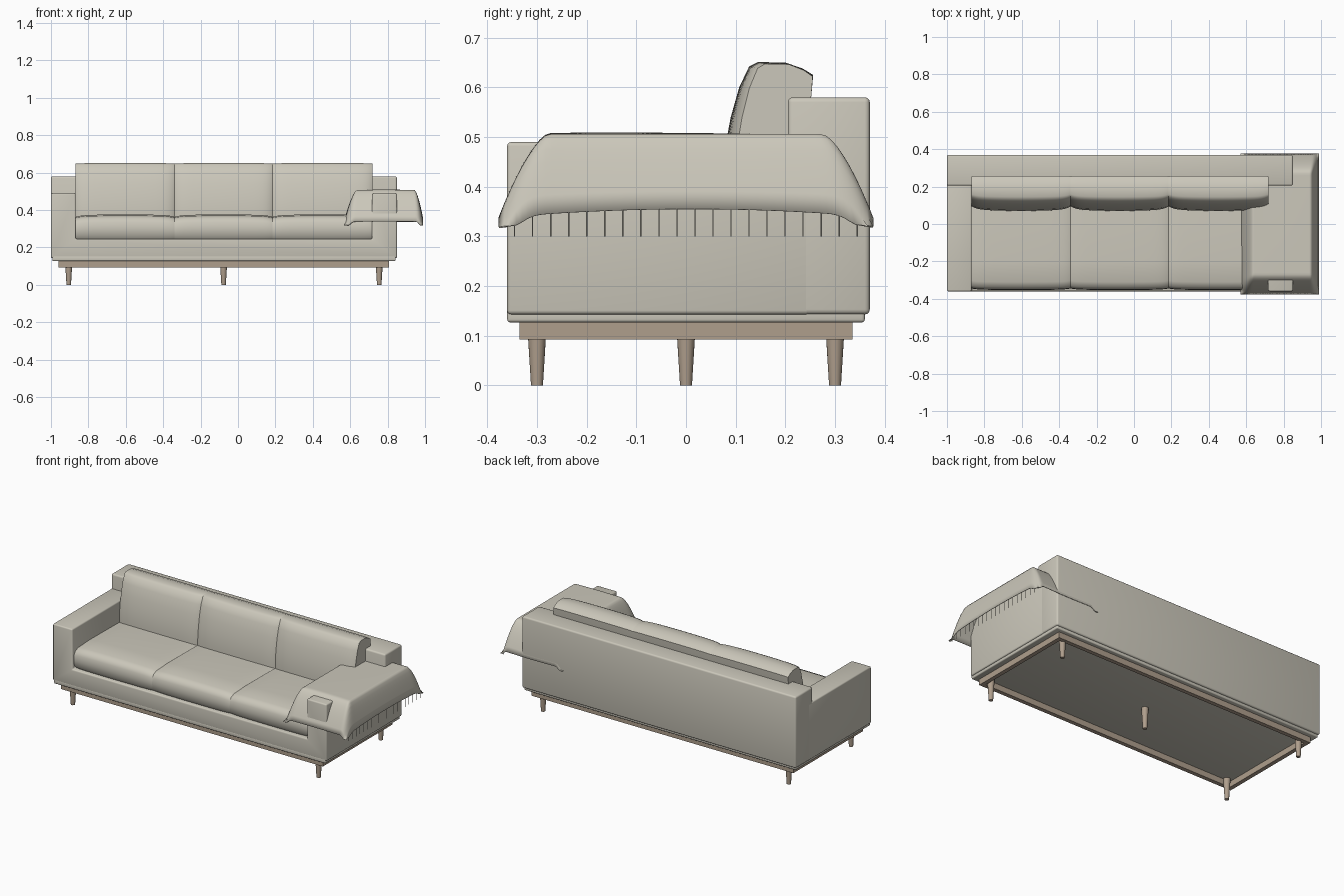
import bpy, bmesh, math
from mathutils import Matrix, Vector

cube = bpy.data.objects.get("Cube")
if cube:
    bpy.data.objects.remove(cube, do_unlink=True)


def material(name, rgb):
    m = bpy.data.materials.new(name)
    m.use_nodes = True
    colour = (*rgb, 1)
    m.diffuse_color = colour
    bsdf = m.node_tree.nodes["Principled BSDF"]
    bsdf.inputs["Base Color"].default_value = colour
    bsdf.inputs["Roughness"].default_value = 0.9
    return m


FABRIC = material("warm grey fabric", (0.60, 0.575, 0.495))
WOOD = material("pale brown wood", (0.43, 0.345, 0.265))


def finish(name, bm, mat, angle=40):
    bmesh.ops.recalc_face_normals(bm, faces=bm.faces)
    mesh = bpy.data.meshes.new(name)
    bm.to_mesh(mesh)
    bm.free()
    mesh.materials.append(mat)
    obj = bpy.data.objects.new(name, mesh)
    bpy.context.collection.objects.link(obj)
    bpy.ops.object.select_all(action="DESELECT")
    obj.select_set(True)
    bpy.context.view_layer.objects.active = obj
    bpy.ops.object.shade_smooth_by_angle(angle=math.radians(angle))
    return obj


def prism(name, outline, y0, y1, mat, bevel):
    """Extrude an x-z outline from y0 to y1 and round its edges."""
    bm = bmesh.new()
    face = bm.faces.new([bm.verts.new((x, y0, z)) for x, z in outline])
    ext = bmesh.ops.extrude_face_region(bm, geom=[face])["geom"]
    moved = [v for v in ext if isinstance(v, bmesh.types.BMVert)]
    bmesh.ops.translate(bm, vec=(0, y1 - y0, 0), verts=moved)
    bmesh.ops.recalc_face_normals(bm, faces=bm.faces)
    if bevel:
        bmesh.ops.bevel(bm, geom=bm.edges[:], offset=bevel, segments=3,
                        profile=0.5, affect="EDGES")
    return finish(name, bm, mat)


def box(name, x0, x1, y0, y1, z0, z1, mat, bevel=0.0):
    return prism(name, [(x0, z0), (x1, z0), (x1, z1), (x0, z1)], y0, y1, mat, bevel)


def cushion(name, outline, x0, x1, anchor, pinch):
    """Loft a y-z outline along x, pulled toward the anchor at both ends."""
    bm = bmesh.new()
    steps, rings = 24, []
    for i in range(steps + 1):
        t = -math.cos(math.pi * i / steps)
        x = (x0 + x1) / 2 + t * (x1 - x0) / 2
        soft = 0.35 * t * t + 0.65 * abs(t) ** 10
        sy, sz = 1 - pinch[0] * soft, 1 - pinch[1] * soft
        rings.append([bm.verts.new((x, anchor[0] + (y - anchor[0]) * sy,
                                    anchor[1] + (z - anchor[1]) * sz))
                      for y, z in outline])
    n = len(outline)
    for a, b in zip(rings, rings[1:]):
        for j in range(n):
            k = (j + 1) % n
            bm.faces.new((a[j], a[k], b[k], b[j]))
    bm.faces.new(rings[0])
    bm.faces.new(rings[-1])
    return finish(name, bm, FABRIC, 45)


# Upholstered body: base with both arms, the back, and the lower lip
body = [(-1, 0.143), (0.85, 0.143), (0.85, 0.49), (0.717, 0.49),
        (0.717, 0.245), (-0.868, 0.245), (-0.868, 0.49), (-1, 0.49)]
prism("base_and_arms", body, -0.36, 0.25, FABRIC, 0.008)
box("backrest", -1, 0.85, 0.205, 0.37, 0.143, 0.58, FABRIC, 0.01)
box("lower_lip", -0.993, 0.843, -0.36, 0.36, 0.127, 0.155, FABRIC, 0.006)

# Wooden frame ring
L, R, F, B, W = -0.96, 0.808, -0.335, 0.335, 0.025
box("frame_front", L, R, F, F + W, 0.092, 0.13, WOOD)
box("frame_back", L, R, B - W, B, 0.092, 0.13, WOOD)
box("frame_left", R - W, R, F + W, B - W, 0.092, 0.13, WOOD)
box("frame_right", L, L + W, F + W, B - W, 0.092, 0.13, WOOD)

# Tapered legs: four corners and one in the middle
spots = [(x, y) for x in (-0.905, 0.755) for y in (-0.3, 0.3)] + [(-0.077, 0)]
for i, (x, y) in enumerate(spots):
    bm = bmesh.new()
    bmesh.ops.create_cone(bm, cap_ends=True, segments=20, radius1=0.012,
                          radius2=0.02, depth=0.13,
                          matrix=Matrix.Translation((x, y, 0.065)))
    finish(f"leg_{i + 1}", bm, WOOD)

# Three seat cushions and three leaning back cushions
seat = [(-0.335, 0.246), (-0.348, 0.265), (-0.353, 0.3), (-0.35, 0.335),
        (-0.338, 0.358), (-0.31, 0.37), (-0.2, 0.376), (0, 0.374),
        (0.21, 0.37), (0.21, 0.246)]
back = [(0.07, 0.355), (0.07, 0.4), (0.077, 0.47), (0.09, 0.54),
        (0.107, 0.6), (0.127, 0.642), (0.145, 0.651), (0.2, 0.65),
        (0.235, 0.638), (0.256, 0.625), (0.252, 0.58), (0.22, 0.355)]
joints = [-0.868, -0.339, 0.185, 0.717]
for i, (x0, x1) in enumerate(zip(joints, joints[1:])):
    cushion(f"seat_cushion_{i + 1}", seat, x0, x1, (0.21, 0.246), (0.015, 0.1))
    cushion(f"back_cushion_{i + 1}", back, x0, x1 + 0.001, (0.25, 0.355), (0.14, 0.012))

# Throw blanket draped over the left arm
X0, X1, HALF = 0.57, 0.99, 0.377


def blanket_z(x, y):
    a = max(0, (0.635 - x) / 0.065, (x - 0.945) / 0.045)
    b = max(0, (abs(y) - 0.275) / 0.102)
    drop = min(1.07, (a ** 3 + b ** 3) ** (1 / 3)) ** 1.5
    depth = 0.15 + 0.018 * (y / HALF) ** 2
    top = 0.506 + 0.003 * math.cos(5 * y + 0.7) * math.cos(9 * (x - 0.78))
    return top - depth * drop


bm = bmesh.new()
bmesh.ops.create_grid(bm, x_segments=56, y_segments=64, size=1)
for v in bm.verts:
    x = (X0 + X1) / 2 + v.co.x * (X1 - X0) / 2
    y = v.co.y * HALF
    v.co = Vector((x, y, blanket_z(x, y)))
blanket = finish("throw_blanket", bm, FABRIC, 70)
solid = blanket.modifiers.new("thickness", "SOLIDIFY")
solid.thickness = 0.003

# Fringe strands along the hanging edge
bm = bmesh.new()
for i in range(20):
    y = -0.345 + 0.0363 * i
    top = blanket_z(X1, y)
    bmesh.ops.create_cone(bm, cap_ends=True, segments=6, radius1=0.0012,
                          radius2=0.0012, depth=top - 0.3,
                          matrix=Matrix.Translation((X1 - 0.001, y, (top + 0.3) / 2)))
finish("blanket_fringe", bm, FABRIC)
